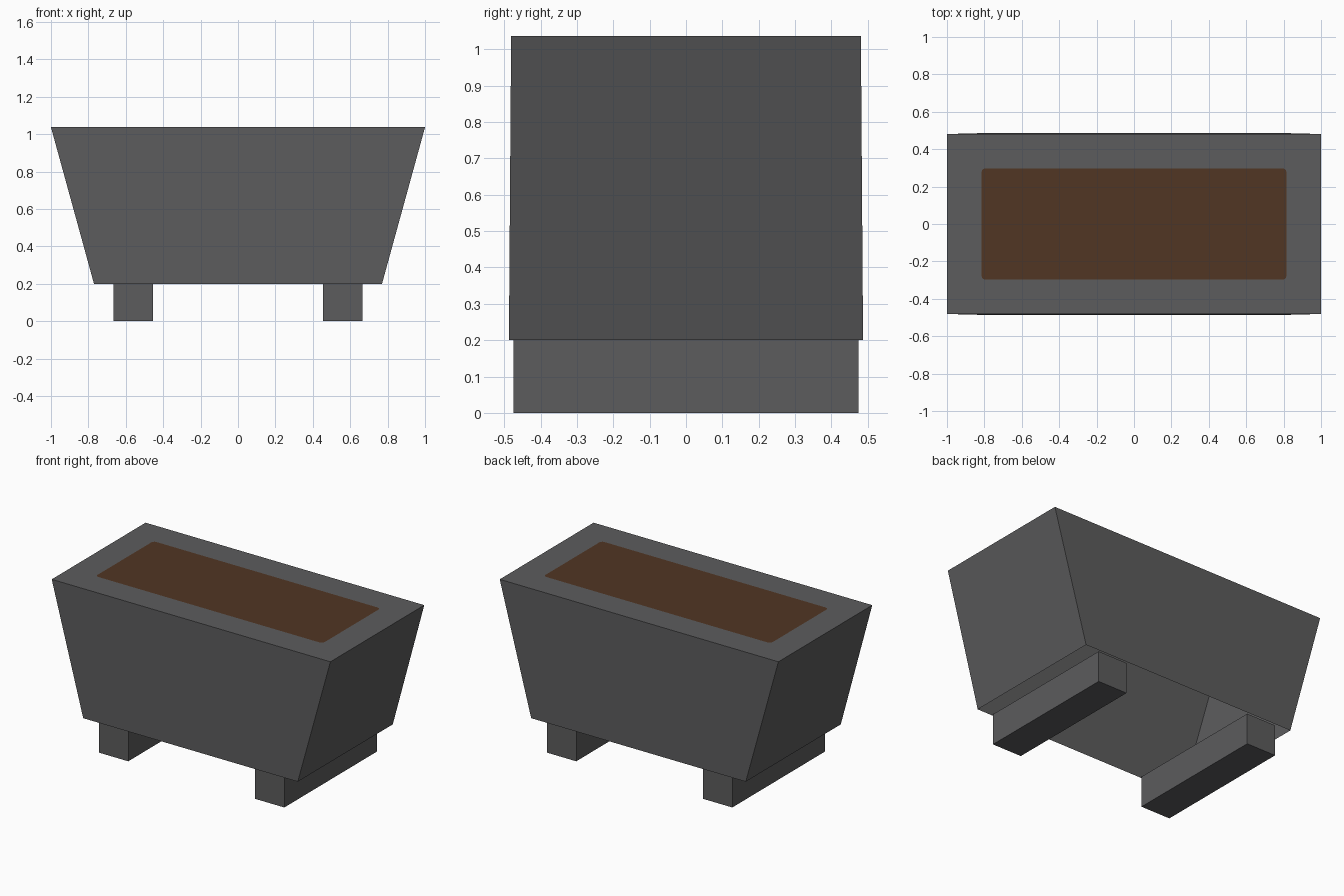
import bpy
import bmesh
from math import cos, sin, pi

cube = bpy.data.objects.get("Cube")
if cube:
    bpy.data.objects.remove(cube, do_unlink=True)


def make_material(name, colour):
    mat = bpy.data.materials.new(name)
    mat.use_nodes = True
    mat.diffuse_color = colour
    mat.node_tree.nodes["Principled BSDF"].inputs["Base Color"].default_value = colour
    return mat


def add_object(name, bm, *materials):
    mesh = bpy.data.meshes.new(name)
    bm.to_mesh(mesh)
    bm.free()
    for mat in materials:
        mesh.materials.append(mat)
    obj = bpy.data.objects.new(name, mesh)
    bpy.context.collection.objects.link(obj)
    return obj


def rectangle(bm, hx, hy, z):
    return [bm.verts.new((sx * hx, sy * hy, z))
            for sx, sy in ((-1, -1), (1, -1), (1, 1), (-1, 1))]


def rounded_rectangle(bm, hx, hy, z, r, steps=3):
    loop = []
    for i, (sx, sy) in enumerate(((1, 1), (-1, 1), (-1, -1), (1, -1))):
        for k in range(steps + 1):
            a = (i + k / steps) * pi / 2
            loop.append(bm.verts.new((sx * (hx - r) + r * cos(a),
                                      sy * (hy - r) + r * sin(a), z)))
    return loop


concrete = make_material("concrete grey", (0.107, 0.107, 0.11, 1))
soil = make_material("soil brown", (0.083, 0.037, 0.017, 1))

# Trough: four sloping walls, open underneath, with the soil set flush in the rim
bm = bmesh.new()
TOP = 1.037
lower = rectangle(bm, 0.77, 0.487, 0.2)
upper = rectangle(bm, 1.0, 0.481, TOP)
for i in range(4):
    j = (i + 1) % 4
    bm.faces.new((lower[i], lower[j], upper[j], upper[i]))
bed = rounded_rectangle(bm, 0.815, 0.297, TOP, 0.02)
bed_face = bm.faces.new(bed)
bed_face.material_index = 1
rim_edges = list(bed_face.edges)
rim_edges += [bm.edges.get((upper[i], upper[(i + 1) % 4])) for i in range(4)]
bmesh.ops.triangle_fill(bm, edges=rim_edges, use_beauty=True, normal=(0, 0, 1))
bmesh.ops.recalc_face_normals(bm, faces=bm.faces)
if bed_face.normal.z < 0:
    bmesh.ops.reverse_faces(bm, faces=bm.faces)
add_object("planter_trough", bm, concrete, soil)

# Feet: two full-depth blocks
for side, name in ((-1, "right_foot"), (1, "left_foot")):
    bm = bmesh.new()
    bmesh.ops.create_cube(bm, size=1)
    bmesh.ops.scale(bm, vec=(0.21, 0.95, 0.2), verts=bm.verts)
    bmesh.ops.translate(bm, vec=(side * 0.56, 0, 0.1), verts=bm.verts)
    add_object(name, bm, concrete)
